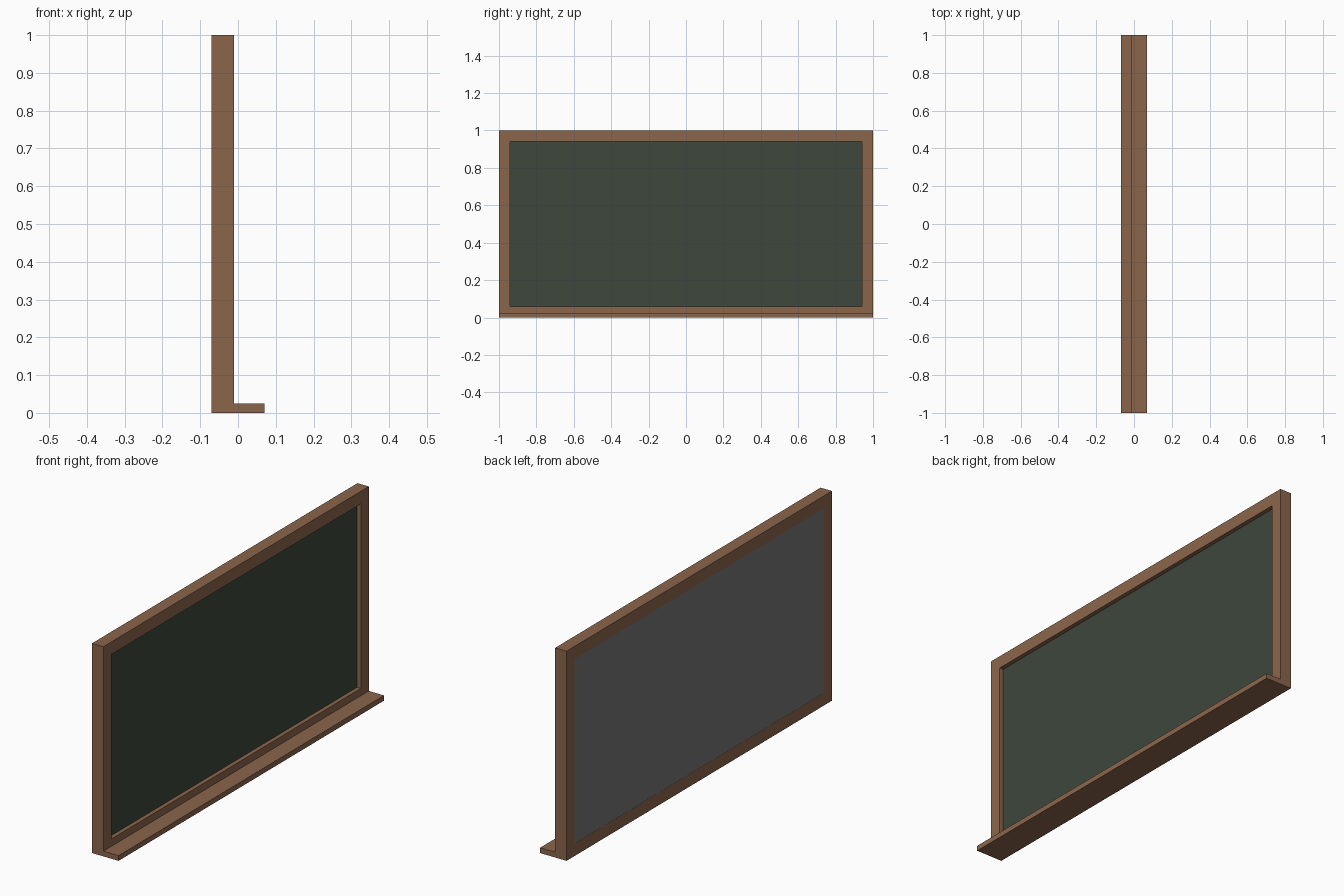
import bpy
import bmesh

if "Cube" in bpy.data.objects:
    bpy.data.objects.remove(bpy.data.objects["Cube"])


def material(name, r, g, b):
    """Flat colour from sRGB 0-255 values."""
    lin = [((c / 255 + 0.055) / 1.055) ** 2.4 for c in (r, g, b)]
    m = bpy.data.materials.new(name)
    m.diffuse_color = (*lin, 1)
    m.use_nodes = True
    m.node_tree.nodes["Principled BSDF"].inputs["Base Color"].default_value = m.diffuse_color
    return m


wood = material("brown wood", 139, 102, 75)
slate = material("dark green slate", 61, 71, 60)
grey = material("grey backing", 118, 118, 120)


def finish(name, bm, mat):
    bmesh.ops.recalc_face_normals(bm, faces=bm.faces)
    me = bpy.data.meshes.new(name)
    bm.to_mesh(me)
    bm.free()
    me.materials.append(mat)
    ob = bpy.data.objects.new(name, me)
    bpy.context.collection.objects.link(ob)
    return ob


def box(name, x, y, z, mat):
    """Box from (min, max) ranges."""
    bm = bmesh.new()
    bmesh.ops.create_cube(bm, size=1)
    for v in bm.verts:
        v.co = [r[0] if c < 0 else r[1] for c, r in zip(v.co, (x, y, z))]
    return finish(name, bm, mat)


BACK, FRONT, RAIL = -0.07, -0.01, 0.06

# Frame: one mitred rectangular ring
bm = bmesh.new()
rings = []
for x, inset in ((BACK, 0), (FRONT, 0), (FRONT, RAIL), (BACK, RAIL)):
    a, lo, hi = 1 - inset, inset, 1 - inset
    rings.append([bm.verts.new((x, y, z))
                  for y, z in ((-a, lo), (a, lo), (a, hi), (-a, hi))])
for i in range(4):
    p, q = rings[i], rings[(i + 1) % 4]
    for j in range(4):
        k = (j + 1) % 4
        bm.faces.new((p[j], p[k], q[k], q[j]))
finish("frame", bm, wood)

# Writing surface, set back inside the frame, and the panel behind it
opening_y, opening_z = (-0.94, 0.94), (RAIL, 1 - RAIL)
box("writing_board", (-0.05, -0.03), opening_y, opening_z, slate)
box("back_panel", (-0.0695, -0.05), opening_y, opening_z, grey)

# Chalk ledge along the bottom
box("chalk_ledge", (FRONT, 0.07), (-1, 1), (0, 0.025), wood)
